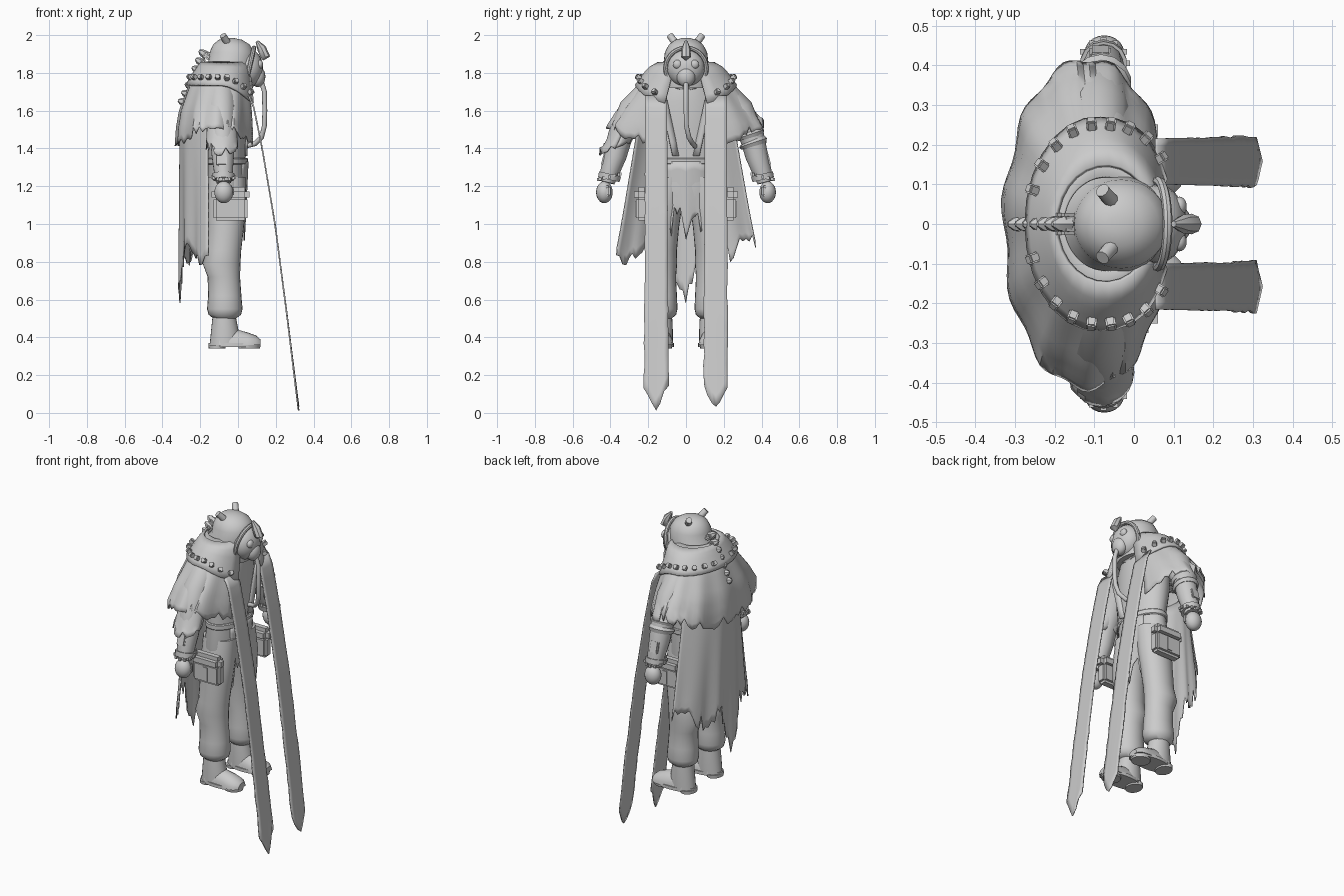
import bpy, bmesh, math, random
from math import sin, cos, pi, radians
from mathutils import Vector, Matrix

random.seed(4)
if "Cube" in bpy.data.objects:
    bpy.data.objects.remove(bpy.data.objects["Cube"])

grey = bpy.data.materials.new("plain_grey")
grey.use_nodes = True
grey.diffuse_color = (0.6, 0.6, 0.6, 1)
grey.node_tree.nodes["Principled BSDF"].inputs["Base Color"].default_value = (0.6, 0.6, 0.6, 1)
parts = []


def finish(name, bm, thickness=0):
    bmesh.ops.recalc_face_normals(bm, faces=bm.faces[:])
    mesh = bpy.data.meshes.new(name)
    bm.to_mesh(mesh)
    bm.free()
    mesh.materials.append(grey)
    ob = bpy.data.objects.new(name, mesh)
    bpy.context.collection.objects.link(ob)
    if thickness:
        ob.modifiers.new("thickness", 'SOLIDIFY').thickness = thickness
    parts.append(ob)
    return ob


def skin(name, rings):
    # closed solid through a row of point rings
    bm = bmesh.new()
    rows = [[bm.verts.new(p) for p in ring] for ring in rings]
    n = len(rows[0])
    for a, b in zip(rows, rows[1:]):
        for i in range(n):
            bm.faces.new((a[i], a[(i + 1) % n], b[(i + 1) % n], b[i]))
    bm.faces.new(rows[0])
    bm.faces.new(rows[-1])
    return finish(name, bm)


def loft(name, rows, n=24):
    # rows: z, centre x, centre y, radius x, radius y
    return skin(name, [[(cx + rx * cos(2 * pi * i / n), cy + ry * sin(2 * pi * i / n), z)
                        for i in range(n)] for z, cx, cy, rx, ry in rows])


def tube(name, points, radii, ref=(1, 0, 0), n=14):
    pts = [Vector(p) for p in points]
    rings = []
    for k, p in enumerate(pts):
        d = (pts[min(k + 1, len(pts) - 1)] - pts[max(k - 1, 0)]).normalized()
        side = d.cross(Vector(ref)).normalized()
        up = side.cross(d)
        rings.append([p + radii[k] * (side * cos(2 * pi * i / n) + up * sin(2 * pi * i / n))
                      for i in range(n)])
    return skin(name, rings)


def sheet(name, fn, nu, nv, jag=0.0, thickness=0.006):
    # cloth patch, torn along v = 1
    bm = bmesh.new()
    grid = []
    for i in range(nu + 1):
        tear = random.uniform(0, jag) * (1 if i % 2 else 0.35)
        col = []
        for j in range(nv + 1):
            p = Vector(fn(i / nu, j / nv))
            p.z += tear * (j / nv) ** 5
            col.append(bm.verts.new(p))
        grid.append(col)
    for a, b in zip(grid, grid[1:]):
        for j in range(nv):
            bm.faces.new((a[j], b[j], b[j + 1], a[j + 1]))
    return finish(name, bm, thickness)


def ball(name, loc, size):
    bm = bmesh.new()
    bmesh.ops.create_uvsphere(bm, u_segments=20, v_segments=12, radius=1)
    bmesh.ops.transform(bm, matrix=Matrix.Translation(loc) @ Matrix.Diagonal((*size, 1)), verts=bm.verts)
    return finish(name, bm)


def box(name, loc, size, rot=None, bevel=0.0):
    bm = bmesh.new()
    bmesh.ops.create_cube(bm, size=1)
    bmesh.ops.scale(bm, vec=size, verts=bm.verts)
    if bevel:
        bmesh.ops.bevel(bm, geom=bm.edges[:], offset=bevel, segments=2, affect='EDGES')
    turn = rot.to_4x4() if rot else Matrix()
    bmesh.ops.transform(bm, matrix=Matrix.Translation(loc) @ turn, verts=bm.verts)
    return finish(name, bm)


def interp(rows, t):
    for a, b in zip(rows, rows[1:]):
        if t <= b[0]:
            f = max(0, (t - a[0]) / (b[0] - a[0]))
            return [p + (q - p) * f for p, q in zip(a[1:], b[1:])]
    return rows[-1][1:]


# shoulder cape surface: z, centre x, radius x, radius y
CAPE = [(1.38, -.12, .21, .43), (1.5, -.117, .208, .415), (1.6, -.112, .198, .36),
        (1.74, -.095, .165, .25), (1.82, -.075, .135, .19), (1.86, -.07, .11, .12)]


def cape_point(a, z, lift=0.0):
    cx, rx, ry = interp(CAPE, z)
    return (cx + (rx + lift) * cos(a), (ry + lift) * sin(a), z + lift * 0.6)


def cape(u, v):
    a = radians(24 + 312 * u)
    low = 1.49 - .1 * cos(a) ** 2
    fold = .008 * sin(a * 11) * v
    return cape_point(a, 1.86 + (low - 1.86) * v, fold)


def collar_edge(a):
    return 1.73 - .11 * max(0, cos(a)) ** 2


def collar(u, v):
    a = radians(19 + 322 * u)
    return cape_point(a, 1.85 + (collar_edge(a) - 1.85) * v, .013)


sheet("shoulder_cape", cape, 72, 12, .08)
sheet("collar", collar, 24, 5, 0, .012)
for s in (1, -1):
    for k in range(9):
        a = s * radians(32 + 16 * k)
        p = Vector(cape_point(a, collar_edge(a) + .035, .022))
        out = Vector((cos(a), sin(a), .7))
        box("collar_stud", p, (.026, .026, .03), out.to_track_quat('Z', 'Y').to_matrix(), .004)


# long torn back cloak
def cloak(u, v):
    s = 2 * u - 1
    low = .82 - .25 * max(0, 1 - abs(s) / .3) + .05 * sin(s * 9)
    z = 1.56 + (low - 1.56) * v
    width = .25 + .12 * min(1, v * 1.05)
    return (-.31 + .15 * s * s + .008 * sin(s * 16) * v, s * width, z)


sheet("back_cloak", cloak, 44, 14, .13)

# hanging front streamers
FALL = [(0, .325), (.5, .265), (1, .2), (1.4, .132), (1.63, .085), (1.7, .05)]
for s in (1, -1):
    def streamer(u, v):
        z = 1.68 + (.13 * abs(2 * u - 1) - 1.68) * v
        half = .058 + .006 * v + random.uniform(-.004, .004) * v
        return (interp(FALL, z)[0], s * (.158 + half * (2 * u - 1)), z)
    sheet("front_streamer", streamer, 6, 26, .04, .008)


# torn tabard below the belt
def tabard(u, v):
    s = 2 * u - 1
    low = .9 + .12 * abs(sin(s * 4))
    return (.056 - .03 * s * s - .02 * v, .11 * s, 1.33 + (low - 1.33) * v)


sheet("tabard", tabard, 14, 8, .12)

# torso and belt
loft("torso", [(1.12, -.06, 0, .1, .17), (1.2, -.06, 0, .108, .19), (1.34, -.06, 0, .1, .17),
               (1.5, -.065, 0, .115, .19), (1.65, -.07, 0, .12, .19), (1.76, -.07, 0, .11, .14),
               (1.84, -.06, 0, .07, .08)])
loft("belt", [(1.315, -.06, 0, .108, .175), (1.32, -.06, 0, .113, .18),
              (1.345, -.06, 0, .113, .18), (1.35, -.06, 0, .108, .175)])
for s in (1, -1):
    def lapel(u, v):
        return (.05 - .012 * v + .012 * u, s * (.1 - .065 * v + .035 * u), 1.66 - .3 * v)
    sheet("coat_lapel", lapel, 2, 4)

# hood, cowl and mask
loft("hood", [(1.72, -.07, 0, .15, .15), (1.78, -.07, 0, .158, .157), (1.81, -.06, 0, .14, .135),
              (1.86, -.035, 0, .122, .118), (1.91, -.032, 0, .118, .112), (1.95, -.035, 0, .097, .09),
              (1.975, -.04, 0, .062, .057), (1.984, -.04, 0, .02, .02)], 32)
ball("mask", (.058, 0, 1.825), (.075, .1, .1))
ball("mask_snout", (.105, 0, 1.78), (.04, .05, .055))
rim = [(.06 + .025 * sin(t), .108 * cos(t), 1.825 + .108 * sin(t))
       for t in [2 * pi * k / 32 for k in range(33)]]
tube("hood_rim", rim, [.012] * 33, (1, 0, 0), 8)
tube("mask_crest", [(.13, 0, 1.87), (.145, 0, 1.885), (.125, 0, 1.93), (.1, 0, 1.968)],
     [.006, .026, .024, .008], (0, 1, 0), 8)
for s in (1, -1):
    tube("hood_peg", [(-.05, s * .05, 1.95), (-.08, s * .085, 1.998)], [.02, .018], (1, 0, 0), 10)
    ball("mask_eye", (.115, s * .045, 1.845), (.018, .024, .024))

# breathing hose
HOSE = [(.125, 0, 1.75), (.14, 0, 1.7), (.142, 0, 1.6), (.14, .002, 1.52), (.125, .015, 1.46),
        (.09, .035, 1.425), (.03, .05, 1.41)]
tube("breathing_hose", HOSE, [.013] * len(HOSE), (0, 1, 0), 10)

# knobbly spine down the back of the neck
for k in range(7):
    t = k / 6
    p = Vector((-.165 - .105 * t, 0, 1.89 - .25 * t))
    out = Vector((-.8, 0, .55 - .3 * t)).normalized()
    box("spine_bone", p, (.05, .055, .03), out.to_track_quat('X', 'Z').to_matrix(), .008)
    tube("spine_spike", [p, p + out * .035, p + out * .05], [.024, .018, .006], (0, 1, 0), 6)

# legs, boots, arms, pouches
LEG = [(1.25, -.06, .09, .1, .085), (1.1, -.06, .11, .102, .09), (.98, -.065, .122, .096, .085),
       (.86, -.075, .128, .092, .08), (.79, -.087, .13, .1, .083), (.72, -.075, .128, .086, .075),
       (.62, -.07, .128, .088, .08), (.55, -.07, .13, .094, .085), (.52, -.07, .13, .086, .078),
       (.5, -.07, .13, .06, .055)]
BOOT = [(.54, -.073, .13, .06, .055), (.5, -.073, .13, .063, .057), (.44, -.07, .13, .072, .06),
        (.36, -.07, .13, .08, .06)]
TOE = [(-.1, .058, .07), (-.02, .06, .085), (.05, .064, .066), (.095, .058, .05), (.118, .035, .03)]
ARM = [(-.09, .18, 1.7), (-.09, .28, 1.6), (-.083, .35, 1.46), (-.08, .375, 1.36),
       (-.077, .405, 1.27), (-.075, .418, 1.22)]
for s in (1, -1):
    loft("trouser_leg", [(z, x, s * y, rx, ry) for z, x, y, rx, ry in LEG])
    loft("boot_shaft", [(z, x, s * y, rx, ry) for z, x, y, rx, ry in BOOT])
    skin("boot_toe", [[(x, s * .13 + w * cos(2 * pi * i / 20), .36 + h * max(0, sin(2 * pi * i / 20)))
                       for i in range(20)] for x, w, h in TOE])
    loft("boot_sole", [(.35, -.018, s * .13, .138, .066), (.37, -.018, s * .13, .138, .066)])
    loft("boot_heel", [(.34, -.11, s * .13, .045, .055), (.36, -.11, s * .13, .045, .058)])
    loft("boot_tread", [(.34, .06, s * .13, .056, .052), (.36, .06, s * .13, .058, .058)])

    tube("arm", [(x, s * y, z) for x, y, z in ARM], [.08, .08, .066, .06, .05, .04])
    ball("hand", (-.075, s * .432, 1.168), (.05, .044, .058))
    box("thumb", (-.035, s * .415, 1.175), (.026, .03, .06), None, .009)
    tube("wrist_band", [(-.077, s * .402, 1.265), (-.077, s * .409, 1.235)], [.06, .058])
    box("bracer_plate", (-.085, s * .432, 1.345), (.055, .02, .075), Matrix.Rotation(s * .27, 3, 'X'), .006)
    for k in range(12):
        a = 2 * pi * k / 12
        box("wrist_stud", (-.077 + .06 * cos(a), s * .406 + .057 * sin(a), 1.25 - .014 * sin(a) * s),
            (.014, .014, .016))

    box("hip_pouch", (-.04, s * .232, 1.08), (.18, .065, .125), None, .014)
    box("pouch_flap", (-.04, s * .236, 1.155), (.2, .078, .08), None, .024)
    box("pouch_strap", (-.04, s * .266, 1.08), (.03, .008, .08))

# rolled cuff on the left arm, torn sleeve on the right
for y, z in ((.335, 1.475), (.35, 1.43)):
    tube("elbow_band", [(-.083, y, z + .012), (-.083, y + .005, z), (-.083, y + .01, z - .018)],
         [.068, .077, .068])


def sleeve(u, v):
    a = 2 * pi * u
    r = .072 + .008 * v
    return (-.085 + r * cos(a), -.3 - .075 * v + r * sin(a), 1.57 - .18 * v - .4 * r * -sin(a))


sheet("torn_sleeve", sleeve, 24, 6, .06)

# smooth shading with crisp edges
bpy.ops.object.select_all(action='DESELECT')
for ob in parts:
    ob.select_set(True)
bpy.context.view_layer.objects.active = parts[0]
bpy.ops.object.shade_smooth_by_angle(angle=radians(40))
